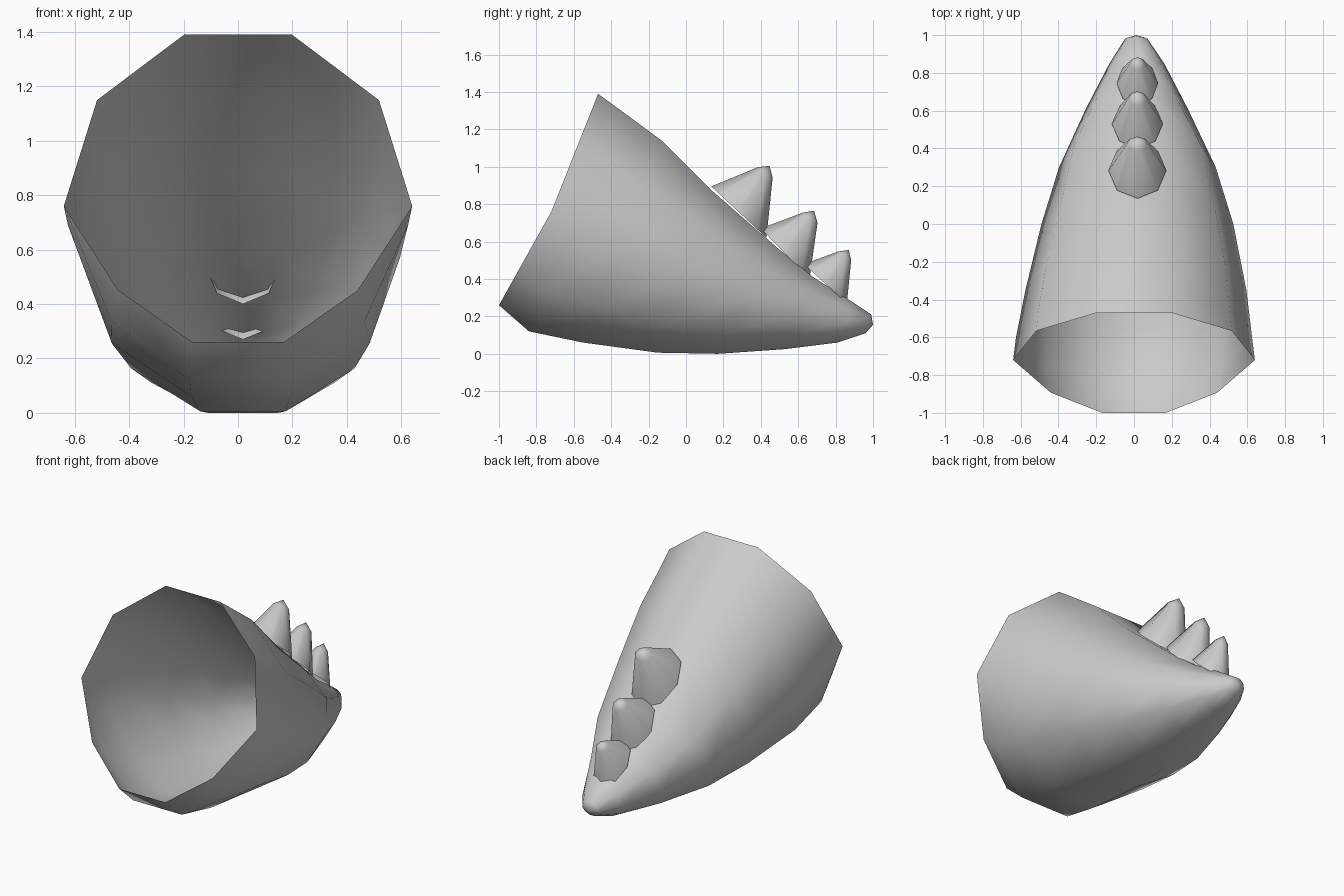
import bpy, bmesh
from math import cos, sin, pi

if "Cube" in bpy.data.objects:
    bpy.data.objects.remove(bpy.data.objects["Cube"])


def loft(name, rings, tip):
    """Skin rings of points together, close the far end on a tip, leave the start open."""
    bm = bmesh.new()
    loops = [[bm.verts.new(p) for p in r] for r in rings]
    n = len(loops[0])
    for a, b in zip(loops, loops[1:]):
        for i in range(n):
            j = (i + 1) % n
            bm.faces.new((a[i], a[j], b[j], b[i]))
    t = bm.verts.new(tip)
    for i in range(n):
        bm.faces.new((loops[-1][i], loops[-1][(i + 1) % n], t))
    # orient outward: flip if the base side faces point inward
    bm.normal_update()
    centre = sum((v.co for v in loops[0]), loops[0][0].co * 0) / n
    score = sum((f.calc_center_median() - centre).dot(f.normal) for f in bm.faces)
    if score < 0:
        bmesh.ops.reverse_faces(bm, faces=bm.faces[:])
    for f in bm.faces:
        f.smooth = True
    me = bpy.data.meshes.new(name)
    bm.to_mesh(me)
    bm.free()
    ob = bpy.data.objects.new(name, me)
    bpy.context.collection.objects.link(ob)
    return ob


def ring(n, cx, half_width, top, mid, bottom, lower=1.0):
    """Tilted n-gon through top, mid and bottom (y, z) points; first vertex at +x."""
    top_s = max(sin(2 * pi * k / n) for k in range(n))
    pts = []
    for k in range(n):
        a = 2 * pi * k / n
        s = sin(a) / top_s
        end = top if s >= 0 else bottom
        w = half_width * (lower if s < -0.01 else 1)
        pts.append((cx + w * cos(a),
                    mid[0] + (end[0] - mid[0]) * abs(s),
                    mid[1] + (end[1] - mid[1]) * abs(s)))
    return pts


# Tail shell: (x shift, half width, top, mid, bottom, lower width factor)
sections = [
    (0.00, 0.64, (-0.47, 1.39), (-0.72, 0.76), (-1.00, 0.26), 0.85),
    (0.00, 0.625, (-0.36, 1.31), (-0.60, 0.69), (-0.84, 0.12), 0.92),
    (0.01, 0.585, (-0.13, 1.14), (-0.35, 0.57), (-0.55, 0.06), 1),
    (0.018, 0.508, (0.13, 0.88), (0.00, 0.42), (-0.15, 0.006), 1),
    (0.018, 0.415, (0.49, 0.565), (0.30, 0.29), (0.17, 0.0), 1),
    (0.015, 0.27, (0.68, 0.41), (0.61, 0.21), (0.53, 0.025), 1),
    (0.015, 0.145, (0.87, 0.29), (0.85, 0.17), (0.81, 0.06), 1),
    (0.012, 0.06, (0.99, 0.21), (0.98, 0.16), (0.96, 0.11), 1),
]
loft("tail_shell",
     [ring(10, c, w, t, m, b, lo) for c, w, t, m, b, lo in sections],
     (0.012, 1.0, 0.155))


# Dorsal spikes: (base half width, base back, base front, cap back, cap front, tip)
spikes = [
    (0.153, (0.135, 0.895), (0.43, 0.62), (0.385, 0.998), (0.463, 0.94), (0.447, 1.005)),
    (0.135, (0.40, 0.67), (0.66, 0.40), (0.625, 0.755), (0.703, 0.70), (0.685, 0.765)),
    (0.110, (0.63, 0.48), (0.86, 0.27), (0.815, 0.547), (0.883, 0.50), (0.870, 0.555)),
]
for i, (w, back, front, cap_b, cap_f, tip) in enumerate(spikes):
    def mid(a, b):
        return ((a[0] + b[0]) / 2, (a[1] + b[1]) / 2)
    loft(f"spike_{i + 1}",
         [ring(8, 0.018, w, back, mid(back, front), front),
          ring(8, 0.018, w * 0.36, cap_b, mid(cap_b, cap_f), cap_f)],
         (0.018, *tip))
